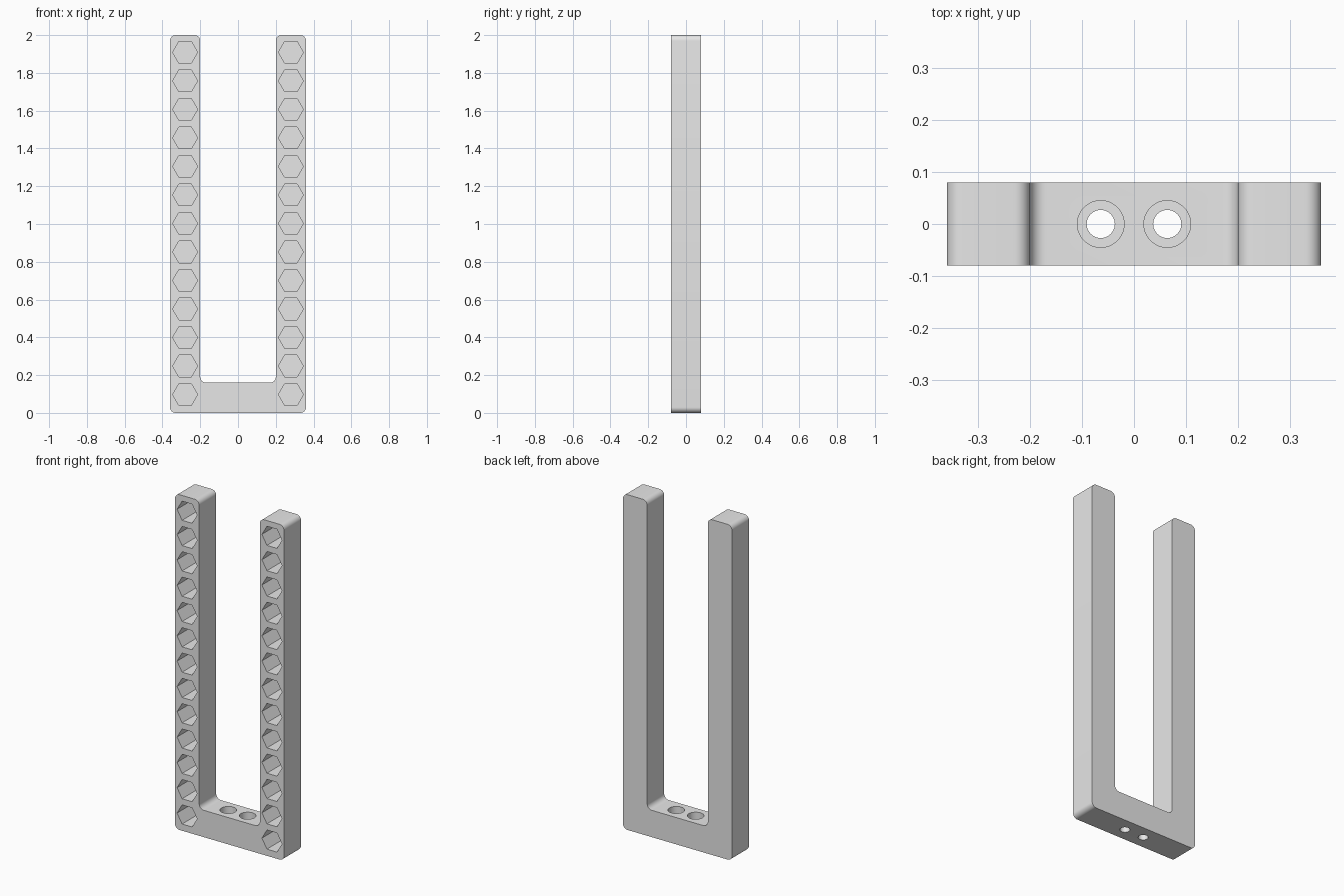
import bpy, bmesh, math
from mathutils import Matrix, Vector

cube = bpy.data.objects.get("Cube")
if cube:
    bpy.data.objects.remove(cube, do_unlink=True)

# Overall sizes
HALF_W, HALF_D, HEIGHT = 0.36, 0.08, 2.0
INNER_W, FLOOR, ROUND = 0.2, 0.16, 0.03
PEGS, PITCH, FIRST_Z = 13, 0.151, 0.097
POCKET_R, POCKET_DEPTH = 0.066, 0.13
BORE_X, BORE_R, BOLT_R, BORE_DEPTH = 0.064, 0.045, 0.027, 0.08

gray = bpy.data.materials.new("plain gray")
gray.use_nodes = True
gray.diffuse_color = (0.8, 0.8, 0.8, 1)
gray.node_tree.nodes["Principled BSDF"].inputs["Base Color"].default_value = gray.diffuse_color


def make_object(name, bm):
    bmesh.ops.recalc_face_normals(bm, faces=bm.faces)
    mesh = bpy.data.meshes.new(name)
    bm.to_mesh(mesh)
    bm.free()
    obj = bpy.data.objects.new(name, mesh)
    bpy.context.collection.objects.link(obj)
    mesh.materials.append(gray)
    return obj


def rounded(corners, radius, steps=8):
    """Round every right-angled corner of a closed outline."""
    points = []
    for i, p in enumerate(corners):
        a = (corners[i - 1] - p).normalized()
        b = (corners[(i + 1) % len(corners)] - p).normalized()
        centre = p + radius * (a + b)
        for s in range(steps + 1):
            t = math.pi / 2 * s / steps
            points.append(centre - radius * (b * math.cos(t) + a * math.sin(t)))
    return points


def add_prism(bm, sides, radius, start, end):
    """Add a closed prism running between two points."""
    start, end = Vector(start), Vector(end)
    axis = end - start
    turn = Matrix.Rotation(math.pi / 2, 4, 'X') if abs(axis.y) > 0 else Matrix()
    # Cone points start on the y axis, so turn them to start on x
    spin = Matrix.Rotation(math.pi / 2, 4, 'Z')
    bmesh.ops.create_cone(bm, cap_ends=True, segments=sides, radius1=radius,
                          radius2=radius, depth=axis.length,
                          matrix=Matrix.Translation((start + end) / 2) @ turn @ spin)


# U-shaped frame
right = [Vector((INNER_W, 0, FLOOR)), Vector((INNER_W, 0, HEIGHT)),
         Vector((HALF_W, 0, HEIGHT)), Vector((HALF_W, 0, 0))]
left = [Vector((-p.x, 0, p.z)) for p in reversed(right)]
bm = bmesh.new()
outline = rounded(right + left, ROUND)
face = bm.faces.new([bm.verts.new(p - Vector((0, HALF_D, 0))) for p in outline])
extruded = bmesh.ops.extrude_face_region(bm, geom=[face])["geom"]
bmesh.ops.translate(bm, vec=(0, 2 * HALF_D, 0),
                    verts=[v for v in extruded if isinstance(v, bmesh.types.BMVert)])
frame = make_object("u_frame", bm)

# Hexagonal pockets down the front of both legs
pockets = bmesh.new()
leg_x = (HALF_W + INNER_W) / 2
for side in (-1, 1):
    for i in range(PEGS):
        z = FIRST_Z + i * PITCH
        add_prism(pockets, 6, POCKET_R, (side * leg_x, -HALF_D - 0.05, z),
                  (side * leg_x, -HALF_D + POCKET_DEPTH, z))

# Bolt holes through the crossbar, with wider bores above
bolts, bores = bmesh.new(), bmesh.new()
for x in (-BORE_X, BORE_X):
    add_prism(bolts, 48, BOLT_R, (x, 0, -0.1), (x, 0, FLOOR + 0.1))
    add_prism(bores, 48, BORE_R, (x, 0, FLOOR - BORE_DEPTH), (x, 0, FLOOR + 0.1))

bpy.context.view_layer.objects.active = frame
frame.select_set(True)
for name, shape in (("hex_pockets", pockets), ("bolt_holes", bolts), ("bolt_bores", bores)):
    cutter = make_object(name, shape)
    cutter.hide_render = True
    cut = frame.modifiers.new(name, 'BOOLEAN')
    cut.operation = 'DIFFERENCE'
    cut.solver = 'EXACT'
    cut.object = cutter
    bpy.ops.object.modifier_apply(modifier=cut.name)
    bpy.data.objects.remove(cutter, do_unlink=True)

bpy.ops.object.shade_smooth_by_angle(angle=math.radians(30))
